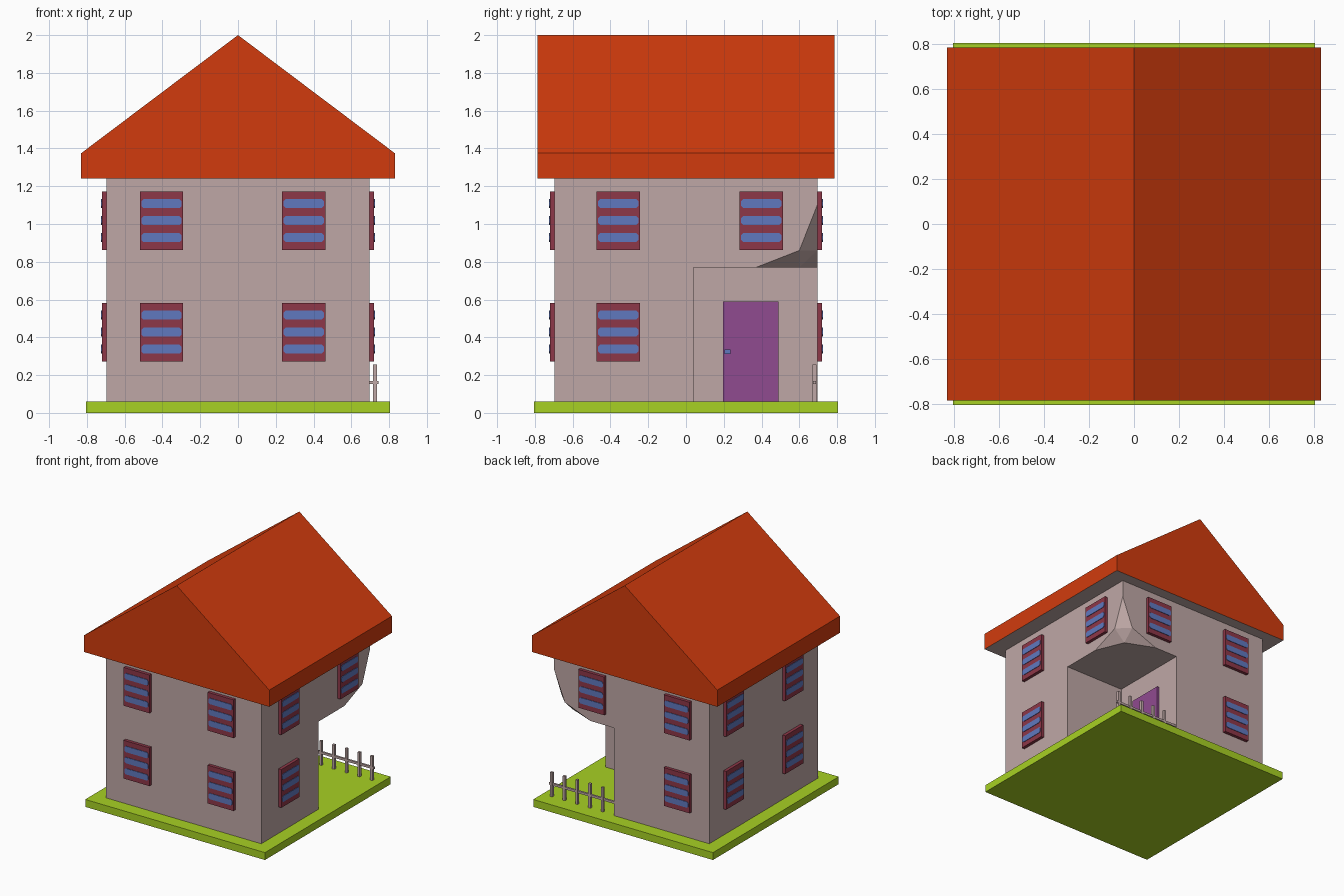
import bpy, bmesh, math
from mathutils import Matrix, Vector

if "Cube" in bpy.data.objects:
    bpy.data.objects.remove(bpy.data.objects["Cube"])


def material(name, r, g, b):
    m = bpy.data.materials.new(name)
    m.diffuse_color = (r, g, b, 1)
    m.use_nodes = True
    m.node_tree.nodes["Principled BSDF"].inputs["Base Color"].default_value = m.diffuse_color
    return m


WALL = material("pale rose plaster", 0.52, 0.39, 0.38)
ROOF = material("orange red tile", 0.64, 0.044, 0.004)
GRASS = material("lime green", 0.39, 0.64, 0.017)
FRAME = material("maroon", 0.27, 0.038, 0.065)
BLUE = material("slat blue", 0.115, 0.19, 0.52)
DOOR = material("purple", 0.28, 0.07, 0.28)


def finish(name, bm, mats):
    bmesh.ops.recalc_face_normals(bm, faces=bm.faces[:])
    me = bpy.data.meshes.new(name)
    bm.to_mesh(me)
    bm.free()
    for m in mats:
        me.materials.append(m)
    ob = bpy.data.objects.new(name, me)
    bpy.context.collection.objects.link(ob)
    return ob


def add_box(bm, lo, hi):
    lo, hi = Vector(lo), Vector(hi)
    mat = Matrix.Translation((lo + hi) / 2) @ Matrix.Diagonal((*(hi - lo), 1))
    bmesh.ops.create_cube(bm, size=1, matrix=mat)


def box(name, lo, hi, mat):
    bm = bmesh.new()
    add_box(bm, lo, hi)
    return finish(name, bm, [mat])


def add_prism(bm, profile, y0, y1, index=0):
    """Extrude an x-z profile along y."""
    face = bm.faces.new([bm.verts.new((x, y0, z)) for x, z in profile])
    res = bmesh.ops.extrude_face_region(bm, geom=[face], use_keep_orig=True)
    verts = [g for g in res["geom"] if isinstance(g, bmesh.types.BMVert)]
    bmesh.ops.translate(bm, verts=verts, vec=(0, y1 - y0, 0))
    for f in {f for v in verts for f in v.link_faces} | {face}:
        f.material_index = index


# Lawn slab
box("lawn", (-0.805, -0.805, 0), (0.805, 0.805, 0.06), GRASS)

# Gabled roof; underside takes the wall colour
bm = bmesh.new()
add_prism(bm, [(-0.83, 1.24), (0.83, 1.24), (0.83, 1.375), (0, 2), (-0.83, 1.375)],
          -0.785, 0.785)
roof = finish("roof", bm, [ROOF, WALL])
for p in roof.data.polygons:
    p.material_index = 1 if p.normal.z < -0.9 else 0

# House walls with a corner porch cut out and a faceted cut above it
W, B, P, T = 0.695, 0.06, 0.77, 1.24
PX, PY = 0.16, 0.04
pts = {
    "fl0": (-W, -W, B), "fr0": (W, -W, B), "a0": (W, PY, B), "i0": (PX, PY, B),
    "b0": (PX, W, B), "bl0": (-W, W, B),
    "fl1": (-W, -W, T), "fr1": (W, -W, T), "br1": (W, W, T), "bl1": (-W, W, T),
    "a1": (W, PY, P), "i1": (PX, PY, P), "b1": (PX, W, P),
    "apex": (W, W, 1.10), "l1": (W, 0.60, 0.86), "l2": (W, 0.37, P),
    "r1": (0.60, W, 0.86), "r2": (0.37, W, P), "c": (0.60, 0.60, P),
}
faces = ["fl0 fr0 fr1 fl1", "fl0 fl1 bl1 bl0", "fr0 a0 a1 l2 l1 apex br1 fr1",
         "bl0 bl1 br1 apex r1 r2 b1 b0", "a0 i0 i1 a1", "i0 b0 b1 i1",
         "a1 i1 b1 r2 c l2", "apex l1 r1", "l1 c r1", "l1 l2 c", "r1 c r2",
         "fl1 fr1 br1 bl1", "fl0 bl0 b0 i0 a0 fr0"]
bm = bmesh.new()
v = {k: bm.verts.new(p) for k, p in pts.items()}
for f in faces:
    bm.faces.new([v[k] for k in f.split()])
finish("house_walls", bm, [WALL])


# Shuttered windows: maroon panel with three blue slats
def window(name, u, z, side):
    bm = bmesh.new()
    w, h = 0.115, 0.155
    add_prism(bm, [(u - w, z - h), (u + w, z - h), (u + w, z + h), (u - w, z + h)],
              -0.72, -0.69)
    for dz in (-0.09, 0, 0.09):
        c, a, b = z + dz, 0.107, 0.024
        add_prism(bm, [(u - a, c - b / 2), (u - a + 0.012, c - b), (u + a - 0.012, c - b),
                       (u + a, c - b / 2), (u + a, c + b / 2), (u + a - 0.012, c + b),
                       (u - a + 0.012, c + b), (u - a, c + b / 2)], -0.724, -0.716, 1)
    bm.transform(Matrix.Rotation(side * math.pi / 2, 4, "Z"))
    finish(name, bm, [FRAME, BLUE])


sides = [("front", (-0.405, 0.348)), ("right", (-0.358, 0.398)),
         ("back", (-0.345, 0.42)), ("left", (-0.398, 0.358))]
for side, (label, us) in enumerate(sides):
    for col, u in enumerate(us):
        for floor, z in (("lower", 0.428), ("upper", 1.018)):
            porch = (label, col) in (("right", 1), ("back", 0))
            if floor == "lower" and porch:
                continue
            window(f"{label}_{floor}_window_{col + 1}", u, z, side)

# Porch door and handle
box("door", (PX - 0.01, 0.195, 0.06), (PX + 0.02, 0.49, 0.59), DOOR)
box("door_handle", (PX + 0.02, 0.205, 0.312), (PX + 0.04, 0.235, 0.336), BLUE)

# Porch fence along the back edge
bm = bmesh.new()
for i in range(5):
    x = 0.725 - i * 0.114
    add_box(bm, (x - 0.01, 0.671, 0.06), (x + 0.01, 0.691, 0.257))
add_box(bm, (PX, 0.673, 0.152), (0.745, 0.689, 0.17))
finish("porch_fence", bm, [WALL])
